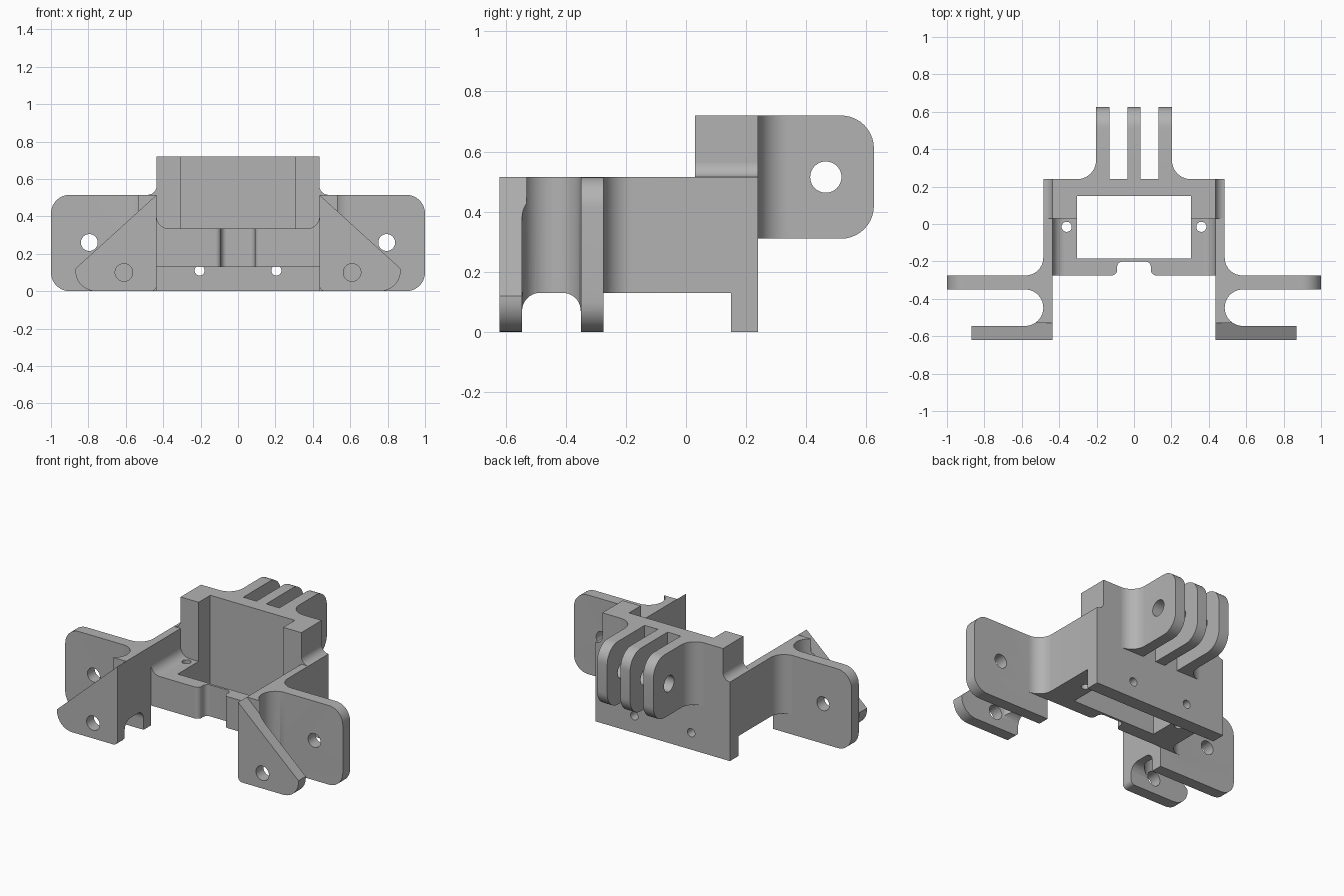
import bpy, bmesh, math
from mathutils import Vector

if "Cube" in bpy.data.objects:
    bpy.data.objects.remove(bpy.data.objects["Cube"], do_unlink=True)

grey = bpy.data.materials.new("plain_grey")
grey.use_nodes = True
colour = (0.45, 0.45, 0.45, 1)
grey.diffuse_color = colour
grey.node_tree.nodes["Principled BSDF"].inputs["Base Color"].default_value = colour


def rounded(points, steps=10):
    """Outline whose corners (a, b, radius) become arcs."""
    out = []
    for i, p in enumerate(points):
        c = Vector(p[:2])
        if len(p) < 3:
            out.append(c)
            continue
        u = (Vector(points[i - 1][:2]) - c).normalized()
        v = (Vector(points[(i + 1) % len(points)][:2]) - c).normalized()
        half = u.angle(v) / 2
        centre = c + (u + v).normalized() * p[2] / math.sin(half)
        start = c + u * p[2] / math.tan(half) - centre
        end = c + v * p[2] / math.tan(half) - centre
        sweep = math.pi - 2 * half
        for k in range(steps + 1):
            t = k / steps
            out.append(centre + (start * math.sin((1 - t) * sweep)
                                 + end * math.sin(t * sweep)) / math.sin(sweep))
    return out


def prism(name, points, axis, lo, hi):
    """Extrude an outline along an axis."""
    place = {"x": lambda p, h: (h, p[0], p[1]),
             "y": lambda p, h: (p[0], h, p[1]),
             "z": lambda p, h: (p[0], p[1], h)}[axis]
    bm = bmesh.new()
    outline = rounded(points)
    low = [bm.verts.new(place(p, lo)) for p in outline]
    high = [bm.verts.new(place(p, hi)) for p in outline]
    bm.faces.new(low)
    bm.faces.new(high)
    for i in range(len(low)):
        bm.faces.new((low[i - 1], low[i], high[i], high[i - 1]))
    bmesh.ops.recalc_face_normals(bm, faces=bm.faces)
    mesh = bpy.data.meshes.new(name)
    bm.to_mesh(mesh)
    bm.free()
    mesh.materials.append(grey)
    obj = bpy.data.objects.new(name, mesh)
    bpy.context.collection.objects.link(obj)
    return obj


def rect(a0, a1, b0, b1):
    return [(a0, b0), (a1, b0), (a1, b1), (a0, b1)]


def rod(axis, a, b, radius, lo, hi):
    ring = [(a + radius * math.cos(k * math.tau / 40),
             b + radius * math.sin(k * math.tau / 40)) for k in range(40)]
    return prism("cutter", ring, axis, lo, hi)


def apply(obj, mod):
    bpy.ops.object.select_all(action="DESELECT")
    obj.select_set(True)
    bpy.context.view_layer.objects.active = obj
    bpy.ops.object.modifier_apply(modifier=mod.name)


def carve(obj, cutter, operation="DIFFERENCE"):
    mod = obj.modifiers.new("carve", "BOOLEAN")
    mod.operation, mod.solver, mod.object = operation, "EXACT", cutter
    apply(obj, mod)
    bpy.data.objects.remove(cutter, do_unlink=True)


def mirror(obj):
    mod = obj.modifiers.new("mirror", "MIRROR")
    mod.use_clip = False
    mod.merge_threshold = 0.0001
    apply(obj, mod)


parts = []

# back plate with two screw holes
back = prism("back_plate", rect(-0.435, 0.435, 0, 0.72), "y", 0.15, 0.24)
for x in (-0.205, 0.205):
    carve(back, rod("y", x, 0.11, 0.027, 0, 0.4))
parts.append(back)

# open floor frame with a front notch
frame = prism("floor_frame", [
    (0.435, 0.15), (-0.435, 0.15), (-0.435, -0.275),
    (-0.09, -0.275, 0.03), (-0.09, -0.2, 0.03),
    (0.09, -0.2, 0.03), (0.09, -0.275, 0.03), (0.435, -0.275)], "z", 0.13, 0.335)
carve(frame, prism("cutter", rect(-0.305, 0.305, -0.185, 0.2), "z", 0, 0.5))
for x in (-0.36, 0.36):
    carve(frame, rod("z", x, -0.015, 0.027, 0, 0.5))
parts.append(frame)

# corner columns, their flared feet, and the fillet along the ledge
columns = prism("corner_columns", rect(0.305, 0.435, 0.03, 0.15), "z", 0.335, 0.72)
feet = prism("column_feet", [
    (0.43, 0.505), (0.485, 0.505), (0.485, 0.515), (0.435, 0.515, 0.049),
    (0.435, 0.565), (0.43, 0.565)], "y", 0.03, 0.24)
ledge = prism("ledge_fillets", [
    (0.44, 0.32), (0.44, 0.4), (0.435, 0.4), (0.435, 0.335, 0.064),
    (0.37, 0.335), (0.37, 0.32)], "y", -0.275, 0.03)
carve(ledge, rod("z", 0.36, -0.015, 0.027, 0, 0.5))

# side walls with mounting flanges, clipped to the two flange outlines
PLAN = [(0.435, 0.24), (0.485, 0.24), (0.485, -0.275, 0.095), (1, -0.275),
        (1, -0.35), (0.485, -0.35, 0.097), (0.485, -0.545, 0.097),
        (0.9, -0.545), (0.9, -0.62), (0.435, -0.62)]
FLANGE = [(0.4, 0), (1, 0, 0.1), (1, 0.515, 0.1), (0.4, 0.515)]
GUSSET = [(0.435, 0, 0.03), (0.87, 0, 0.11), (0.87, 0.12), (0.435, 0.515)]


def arm(name, outline, y0, y1, hole):
    obj = prism(name, PLAN, "z", 0, 0.515)
    carve(obj, prism("cutter", outline, "y", y0, y1), "INTERSECT")
    carve(obj, prism("cutter", [(-0.545, -0.1), (-0.545, 0.13, 0.06),
                                (-0.35, 0.13, 0.06), (-0.35, -0.1)], "x", 0.3, 1.1))
    carve(obj, prism("cutter", rect(-0.275, 0.15, -0.1, 0.13), "x", 0.3, 1.1))
    carve(obj, rod("y", *hole, y0 - 0.1, y1 + 0.1))
    return obj


walls = arm("side_walls", FLANGE, -0.53, 0.3, (0.795, 0.26, 0.045))
gussets = arm("front_gussets", GUSSET, -0.7, -0.53, (0.61, 0.1, 0.047))

# rear hinge prongs
SIDE = [(0.2, 0.31), (0.625, 0.31, 0.11), (0.625, 0.72, 0.11), (0.2, 0.72)]


def prong(name, plan):
    obj = prism(name, plan, "z", 0.31, 0.72)
    carve(obj, prism("cutter", SIDE, "x", -0.5, 0.5), "INTERSECT")
    carve(obj, rod("x", 0.465, 0.515, 0.052, -0.5, 0.5))
    return obj


parts.append(prong("middle_prong", rect(-0.035, 0.035, 0.23, 0.625)))
outer = prong("outer_prongs", [
    (0.13, 0.23), (0.13, 0.625), (0.203, 0.625), (0.203, 0.24, 0.1),
    (0.305, 0.24), (0.305, 0.23)])

for obj in (columns, feet, ledge, walls, gussets, outer):
    mirror(obj)
    parts.append(obj)

bpy.ops.object.select_all(action="DESELECT")
for obj in parts:
    obj.select_set(True)
bpy.context.view_layer.objects.active = back
bpy.ops.object.shade_smooth_by_angle(angle=math.radians(30))
